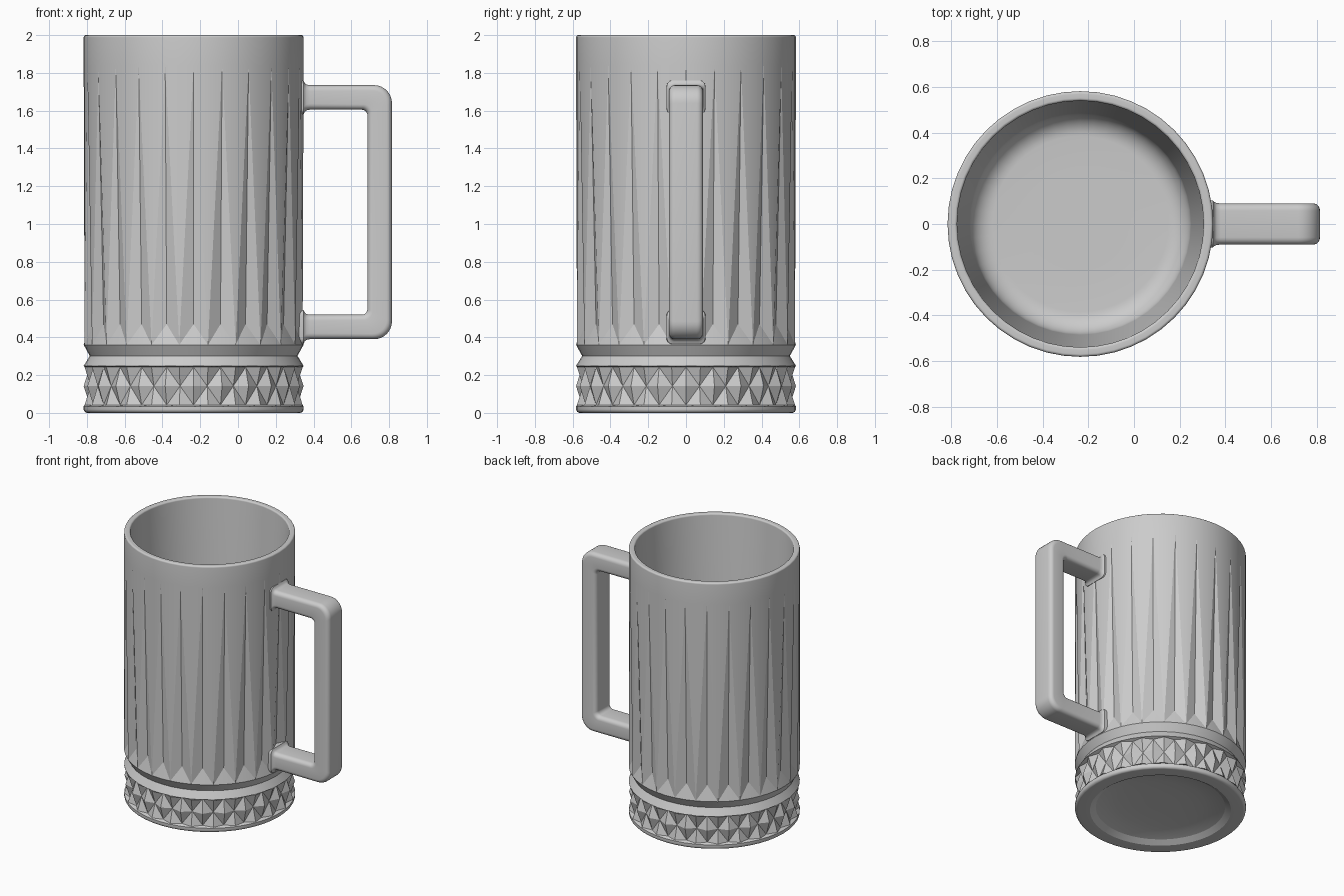
import bpy, bmesh
from math import sin, cos, pi, radians

if "Cube" in bpy.data.objects:
    bpy.data.objects.remove(bpy.data.objects["Cube"])

CX, R, N = -0.235, 0.582, 48      # body axis, outer radius, columns (two per flute)
DEPTH = 0.032                     # depth of the cut pattern


def finish(bm, name, angle):
    bmesh.ops.remove_doubles(bm, verts=bm.verts, dist=1e-5)
    bmesh.ops.recalc_face_normals(bm, faces=bm.faces)
    me = bpy.data.meshes.new(name)
    bm.to_mesh(me)
    bm.free()
    ob = bpy.data.objects.new(name, me)
    bpy.context.collection.objects.link(ob)
    bpy.ops.object.select_all(action='DESELECT')
    ob.select_set(True)
    bpy.context.view_layer.objects.active = ob
    bpy.ops.object.shade_smooth_by_angle(angle=radians(angle))
    return ob


def arc(cx, cz, r, a0, a1, n):
    return [(cx + r * cos(radians(a0 + (a1 - a0) * i / n)),
             cz + r * sin(radians(a0 + (a1 - a0) * i / n))) for i in range(n + 1)]


# ---- mug body ----
bm = bmesh.new()


def point(j, r, z):
    a = 2 * pi * j / N
    return bm.verts.new((CX + r * cos(a), r * sin(a), z))


def ring(z, r_even, r_odd=None):
    return [point(j, r_even if j % 2 == 0 or r_odd is None else r_odd, z) for j in range(N)]


def skin(a, b):
    for j in range(N):
        k = (j + 1) % N
        bm.faces.new((a[j], a[k], b[k], b[j]))


def lathe(profile, start=None):
    last = start
    for r, z in profile:
        cur = ring(z, r)
        if last:
            skin(last, cur)
        last = cur
    return last


# hollow underside, foot and its rounded edge
base = [(0.1, 0.06), (0.2, 0.058), (0.3, 0.052), (0.38, 0.042), (0.44, 0.026), (0.48, 0.0)]
first = ring(*reversed(base[0]))
bm.faces.new(first)
foot = lathe(base[1:] + arc(R - 0.02, 0.02, 0.02, -90, 0, 7) + [(R, 0.035)], first)

# band of raised diamonds: even columns peak mid-height, odd columns at the edges
low = ring(0.042, R - DEPTH, R)
mid = ring(0.142, R, R - DEPTH)
high = ring(0.242, R - DEPTH, R)
skin(foot, low)
for edge in (low, high):
    for j in range(N):
        k = (j + 1) % N
        e, o = (j, k) if j % 2 == 0 else (k, j)
        bm.faces.new((mid[e], edge[e], mid[o]))
        bm.faces.new((edge[e], edge[o], mid[o]))

# V-shaped waist groove
collar = ring(0.249, R)
skin(high, collar)
bottom = lathe([(0.55, 0.302), (R, 0.36)], collar)

# long tapering flutes
top = ring(1.84, R)
for j in range(0, N, 2):
    l, r = (j - 1) % N, (j + 1) % N
    deep = point(j, R - DEPTH, 0.47)
    for s in (l, r):
        bm.faces.new((bottom[s], bottom[j], deep))
        bm.faces.new((bottom[s], deep, top[j]))
        bm.faces.new((bottom[s], top[j], top[s]))

# plain lip, rounded rim, tapered inside and rounded floor
inside = (arc(R - 0.012, 1.988, 0.012, 0, 90, 7) + arc(0.552, 1.988, 0.012, 90, 180, 7)
          + arc(0.385, 0.315, 0.1, 0, -90, 9) + [(0.2, 0.215)])
bm.faces.new(lathe(inside, top))
finish(bm, "mug_body", 14)

# ---- handle: rounded-rectangle section swept along paired outer and inner paths ----
# station: outer point, inner point, half width
MZ = 1.0625
upper = [((0.305, 1.765), (0.305, 1.575), 0.105), ((0.347, 1.76), (0.347, 1.58), 0.102),
         ((0.353, 1.746), (0.353, 1.594), 0.096), ((0.363, 1.738), (0.363, 1.602), 0.092),
         ((0.38, 1.735), (0.38, 1.605), 0.09)]
upper += [(o, i, 0.09) for o, i in zip(arc(0.72, 1.64, 0.095, 90, 0, 8),
                                       arc(0.655, 1.575, 0.03, 90, 0, 8))]
flip = lambda p: (p[0], 2 * MZ - p[1])
stations = upper + [(flip(o), flip(i), w) for o, i, w in reversed(upper)]

bm = bmesh.new()
loops = []
for (ox, oz), (ix, iz), w in stations:
    t = ((ox - ix) ** 2 + (oz - iz) ** 2) ** 0.5 / 2
    c = 0.032
    section = []
    for q, (sy, st) in enumerate(((1, 1), (-1, 1), (-1, -1), (1, -1))):
        section += arc(sy * (w - c), st * (t - c), c, q * 90, q * 90 + 90, 5)
    loop = []
    for y, s in section:
        f = (s / t + 1) / 2
        loop.append(bm.verts.new((ix + (ox - ix) * f, y, iz + (oz - iz) * f)))
    loops.append(loop)
for a, b in zip(loops, loops[1:]):
    for j in range(len(a)):
        k = (j + 1) % len(a)
        bm.faces.new((a[j], a[k], b[k], b[j]))
bm.faces.new(loops[0])
bm.faces.new(loops[-1])
finish(bm, "handle", 40)
